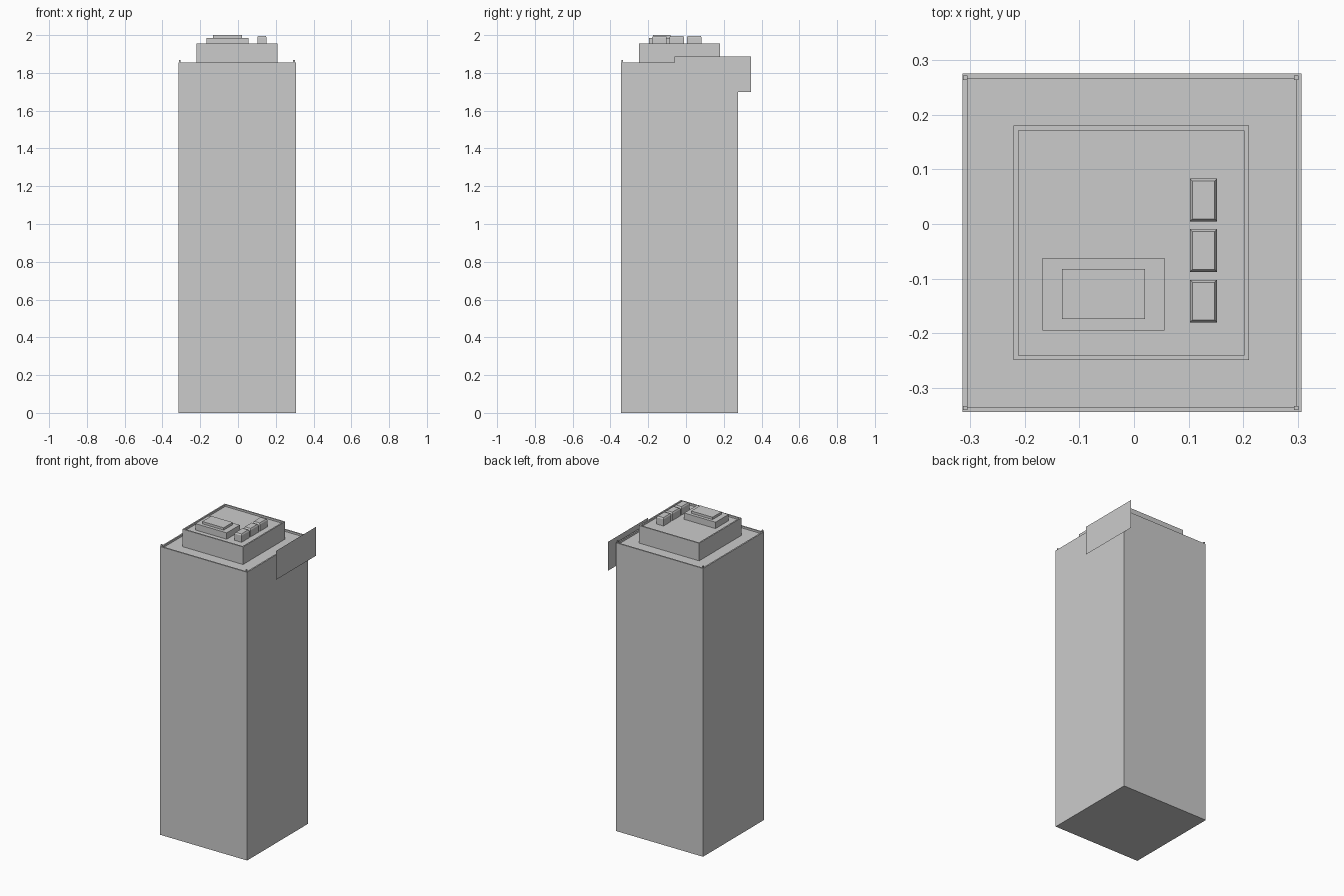
import bpy, bmesh
from mathutils import Vector

if "Cube" in bpy.data.objects:
    bpy.data.objects.remove(bpy.data.objects["Cube"])


def finish(name, bm):
    bmesh.ops.recalc_face_normals(bm, faces=bm.faces)
    mesh = bpy.data.meshes.new(name)
    bm.to_mesh(mesh)
    bm.free()
    obj = bpy.data.objects.new(name, mesh)
    bpy.context.collection.objects.link(obj)
    return obj


def block(name, x, y, z, rim=0, sink=0, taper=0, shoulder=0):
    """Box from ranges; rim+sink recess the roof, taper+shoulder chamfer the top."""
    bm = bmesh.new()
    bmesh.ops.create_cube(bm, size=1)
    for v in bm.verts:
        v.co = Vector([r[0] if c < 0 else r[1] for c, r in zip(v.co, (x, y, z))])
    bm.normal_update()
    top = max(bm.faces, key=lambda f: f.normal.z)
    if rim:
        bmesh.ops.inset_region(bm, faces=[top], thickness=rim)
        side = bmesh.ops.extrude_discrete_faces(bm, faces=[top])["faces"][0]
        for v in side.verts:
            v.co.z -= sink
    if taper:
        for v in top.verts:
            v.co.z -= shoulder
        bmesh.ops.inset_region(bm, faces=[top], thickness=taper)
        for v in top.verts:
            v.co.z += shoulder
    return finish(name, bm)


# Main tower with parapet
block("tower", (-0.314, 0.306), (-0.344, 0.275), (0, 1.855), rim=0.013, sink=0.012)

# Small posts on the parapet corners
for i, x in enumerate((-0.3125, 0.2925)):
    for j, y in enumerate((-0.3405, 0.2635)):
        block(f"corner_post_{i}{j}", (x, x + 0.008), (y, y + 0.008), (1.855, 1.868))

# Penthouse with its own parapet
block("penthouse", (-0.22, 0.21), (-0.249, 0.18), (1.843, 1.956), rim=0.0125, sink=0.012)

# Two-step plant housing
block("plant_base", (-0.167, 0.056), (-0.195, -0.062), (1.944, 1.985))
block("plant_cap", (-0.132, 0.02), (-0.174, -0.082), (1.985, 2.0))

# Row of three chamfered rooftop units
for i, y in enumerate((-0.18, -0.0875, 0.005)):
    block(f"roof_unit_{i}", (0.102, 0.152), (y, y + 0.078), (1.944, 1.995),
          taper=0.0065, shoulder=0.008)

# Flat sign panel overhanging the right wall
bm = bmesh.new()
bm.faces.new([bm.verts.new((0.313, y, z)) for y, z in
              ((-0.06, 1.70), (0.345, 1.70), (0.345, 1.886), (-0.06, 1.886))])
finish("sign_panel", bm)
